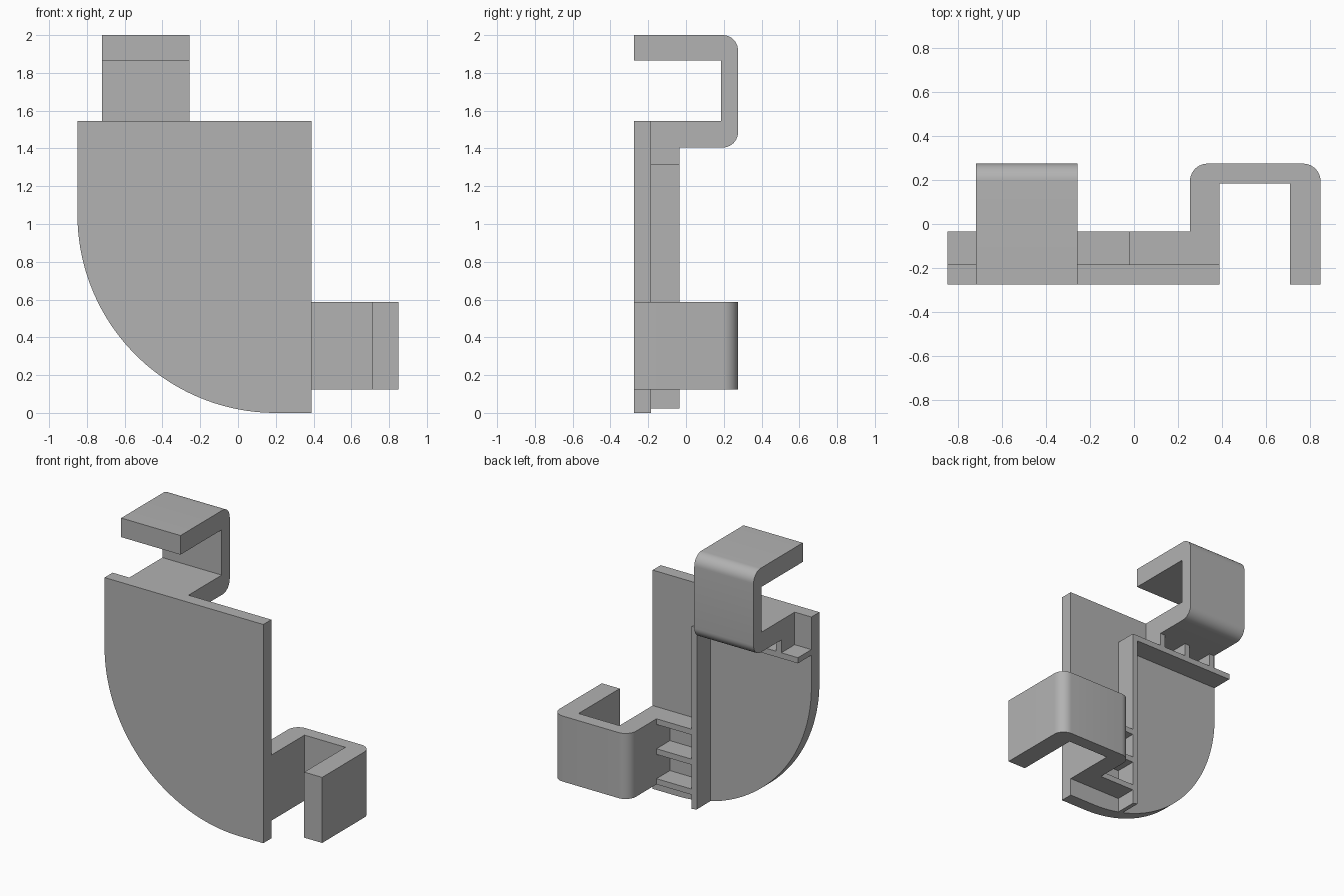
import bpy
import bmesh
import math
from mathutils import Vector

cube = bpy.data.objects.get("Cube")
if cube:
    bpy.data.objects.remove(cube, do_unlink=True)

grey = bpy.data.materials.new("plain grey")
grey.use_nodes = True
colour = (0.445, 0.445, 0.445, 1)
grey.diffuse_color = colour
grey.node_tree.nodes["Principled BSDF"].inputs["Base Color"].default_value = colour

# Axis order that places (profile u, profile v, depth) in x, y, z
PLACE = {
    "x": lambda u, v, d: Vector((d, u, v)),
    "y": lambda u, v, d: Vector((u, d, v)),
    "z": lambda u, v, d: Vector((u, v, d)),
}


def prism(name, profile, axis, start, end):
    """Extrude a closed 2D profile along an axis."""
    bm = bmesh.new()
    place = PLACE[axis]
    base = bm.faces.new([bm.verts.new(place(u, v, start)) for u, v in profile])
    out = bmesh.ops.extrude_face_region(bm, geom=[base])
    moved = [g for g in out["geom"] if isinstance(g, bmesh.types.BMVert)]
    bmesh.ops.translate(bm, verts=moved, vec=place(0, 0, end - start))
    bmesh.ops.recalc_face_normals(bm, faces=bm.faces)
    mesh = bpy.data.meshes.new(name)
    bm.to_mesh(mesh)
    bm.free()
    mesh.materials.append(grey)
    obj = bpy.data.objects.new(name, mesh)
    bpy.context.collection.objects.link(obj)
    bpy.ops.object.select_all(action="DESELECT")
    obj.select_set(True)
    bpy.context.view_layer.objects.active = obj
    bpy.ops.object.shade_smooth_by_angle(angle=math.radians(30))
    return obj


def box(name, x, y, z):
    return prism(name, [(x[0], y[0]), (x[1], y[0]), (x[1], y[1]), (x[0], y[1])], "z", *z)


def arc(cu, cv, r, a0, a1, steps):
    angles = [math.radians(a0 + (a1 - a0) * i / steps) for i in range(steps + 1)]
    return [(cu + r * math.cos(a), cv + r * math.sin(a)) for a in angles]


FRONT, PLATE_BACK, RIB_BACK, BACK = -0.275, -0.185, -0.035, 0.275
LEFT, RIGHT, TOP = -0.85, 0.39, 1.545
RADIUS = 1.05
THICK = 0.04
ROUND = 0.08
INNER = BACK - 0.09

# Front plate with one large rounded corner
corner = arc(LEFT + RADIUS, RADIUS, RADIUS, 180, 270, 64)
prism("front_plate", [(LEFT, TOP)] + corner + [(RIGHT, 0), (RIGHT, TOP)],
      "y", FRONT, PLATE_BACK)


# Hook profile: near arm from the plate, back wall, far arm to the front
def hook_profile(near, near_inner, far_inner, far):
    return ([(PLATE_BACK, near)]
            + arc(BACK - ROUND, near + ROUND, ROUND, -90, 0, 10)
            + arc(BACK - ROUND, far - ROUND, ROUND, 0, 90, 10)
            + [(FRONT, far), (FRONT, far_inner), (INNER, far_inner),
               (INNER, near_inner), (PLATE_BACK, near_inner)])


HOOK_X = (-0.72, -0.257)
HOOK_Z = (0.125, 0.588)
ARM_BOTTOM, ARM_SIDE = 1.405, 0.255
prism("top_hook", hook_profile(ARM_BOTTOM, TOP, 1.865, 2.0), "x", *HOOK_X)
side = hook_profile(ARM_SIDE, RIGHT, 0.71, 0.85)
prism("side_hook", [(u, v) for v, u in side], "z", *HOOK_Z)

# L-shaped flange on the back, its foot following the rounded corner
FX, FZ = -0.02, 1.315


def edge_height(x):
    return RADIUS - math.sqrt(RADIUS ** 2 - (x - LEFT - RADIUS) ** 2)


prism("back_flange", [(LEFT, FZ), (LEFT, FZ - THICK), (FX - THICK, FZ - THICK),
                      (FX - THICK, edge_height(FX - THICK)),
                      (FX, edge_height(FX)), (FX, FZ)],
      "y", PLATE_BACK, RIB_BACK)

# Three short ribs joining each hook to the flange
for i in range(3):
    x = HOOK_X[0] + i * (HOOK_X[1] - HOOK_X[0] - THICK) / 2
    z = HOOK_Z[0] + i * (HOOK_Z[1] - HOOK_Z[0] - THICK) / 2
    depth = (PLATE_BACK, RIB_BACK)
    box(f"top_rib_{i + 1}", (x, x + THICK), depth, (FZ, ARM_BOTTOM))
    box(f"side_rib_{i + 1}", (FX, ARM_SIDE), depth, (z, z + THICK))
